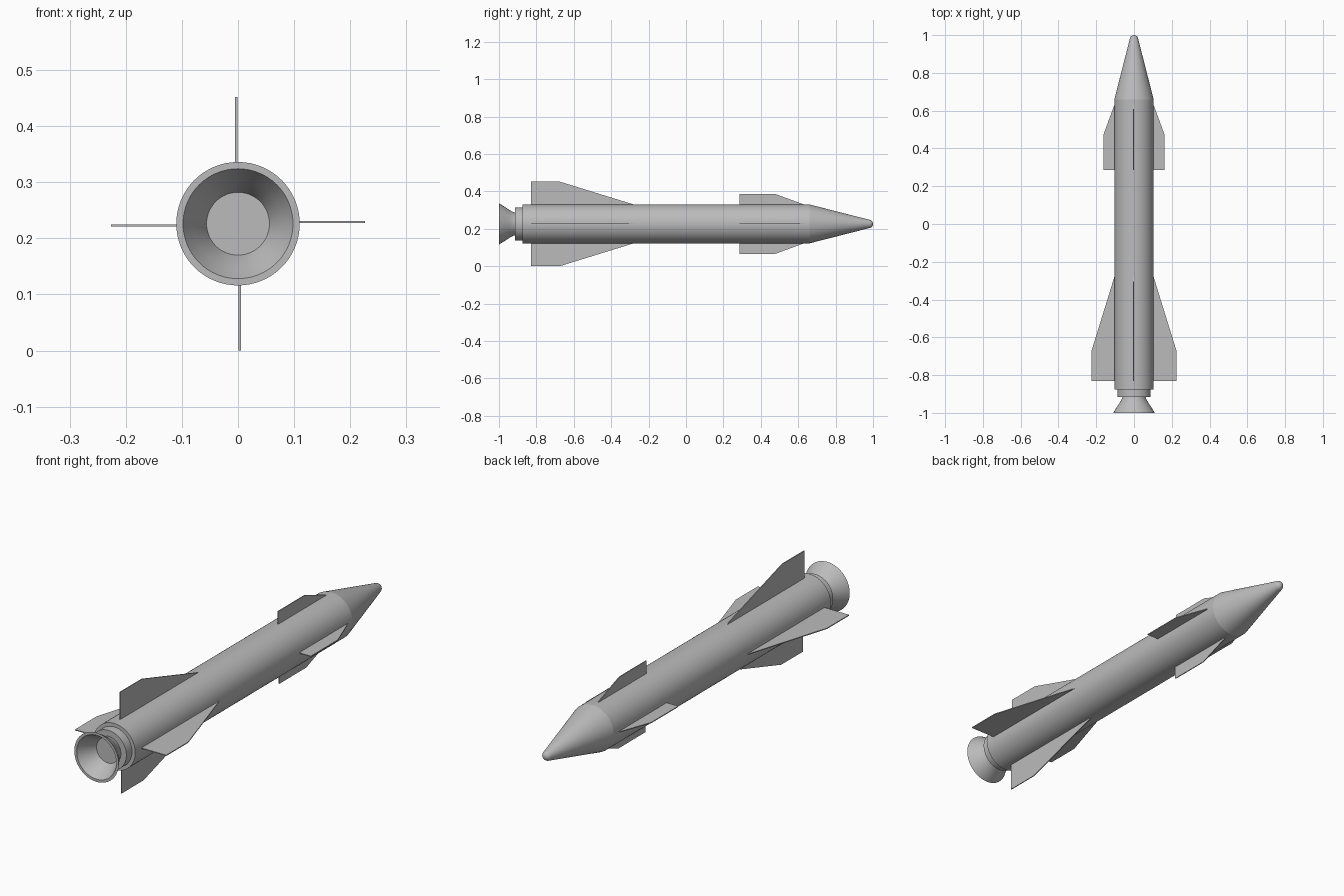
import bpy, bmesh, math
from mathutils import Matrix, Vector

cube = bpy.data.objects.get("Cube")
if cube:
    bpy.data.objects.remove(cube, do_unlink=True)

AXIS_Z = 0.226
BODY_R = 0.104

grey = bpy.data.materials.new("plain_grey")
grey.use_nodes = True
colour = (0.5, 0.5, 0.5, 1)
grey.diffuse_color = colour
grey.node_tree.nodes["Principled BSDF"].inputs["Base Color"].default_value = colour


def finish(name, bm, smooth):
    bmesh.ops.recalc_face_normals(bm, faces=bm.faces)
    mesh = bpy.data.meshes.new(name)
    bm.to_mesh(mesh)
    bm.free()
    mesh.materials.append(grey)
    obj = bpy.data.objects.new(name, mesh)
    obj.location.z = AXIS_Z
    bpy.context.collection.objects.link(obj)
    if smooth:
        bpy.ops.object.select_all(action="DESELECT")
        obj.select_set(True)
        bpy.context.view_layer.objects.active = obj
        bpy.ops.object.shade_smooth_by_angle(angle=math.radians(30))
    return obj


def lathe(name, profile, steps=64):
    """Spin (radius, y) points around the y axis."""
    bm = bmesh.new()
    verts = [bm.verts.new((r, y, 0)) for r, y in profile]
    edges = [bm.edges.new(pair) for pair in zip(verts, verts[1:])]
    bmesh.ops.spin(bm, geom=verts + edges, cent=(0, 0, 0), axis=(0, 1, 0),
                   angle=math.tau, steps=steps)
    bmesh.ops.remove_doubles(bm, verts=bm.verts, dist=1e-5)
    return finish(name, bm, True)


def fin(name, outline, angle, offset=-0.003, thickness=0.004):
    """Thin plate from (y, span) points, turned around the body axis."""
    bm = bmesh.new()
    face = bm.faces.new([bm.verts.new((offset - thickness / 2, y, s)) for y, s in outline])
    out = bmesh.ops.extrude_face_region(bm, geom=[face])
    moved = [v for v in out["geom"] if isinstance(v, bmesh.types.BMVert)]
    bmesh.ops.translate(bm, verts=moved, vec=Vector((thickness, 0, 0)))
    bmesh.ops.rotate(bm, verts=bm.verts, cent=(0, 0, 0),
                     matrix=Matrix.Rotation(angle, 3, "Y"))
    return finish(name, bm, False)


# Body tube and the narrower collar behind it
lathe("body", [(0, -0.875), (BODY_R, -0.875), (BODY_R, 0.66), (0, 0.66)])
lathe("rear_collar", [(0, -0.915), (0.088, -0.915), (0.088, -0.87), (0, -0.87)])

# Nose cone with a rounded tip
tip_r = 0.022
tip = [(tip_r * math.cos(a), 1 - tip_r + tip_r * math.sin(a))
       for a in (math.radians(d) for d in range(15, 90, 15))]
lathe("nose_cone", [(0, 0.66), (BODY_R, 0.66)] + tip + [(0, 1)])

# Flared bell nozzle, hollow with a flat throat
outer = [(0.06, -0.91), (0.064, -0.925), (0.075, -0.945), (0.09, -0.967), (0.11, -1)]
inner = [(0.098, -1), (0.08, -0.967), (0.067, -0.945), (0.056, -0.92), (0, -0.92)]
lathe("nozzle", outer + inner)

# Four tail fins and four forward fins
root = 0.09
tail = [(-0.83, root), (-0.83, 0.226), (-0.675, 0.226), (-0.28, BODY_R), (-0.28, root)]
front = [(0.285, root), (0.285, 0.161), (0.475, 0.161), (0.63, BODY_R), (0.63, root)]
for i, side in enumerate(("top", "left", "bottom", "right")):
    fin("tail_fin_" + side, tail, i * math.pi / 2)
    fin("forward_fin_" + side, front, i * math.pi / 2)
